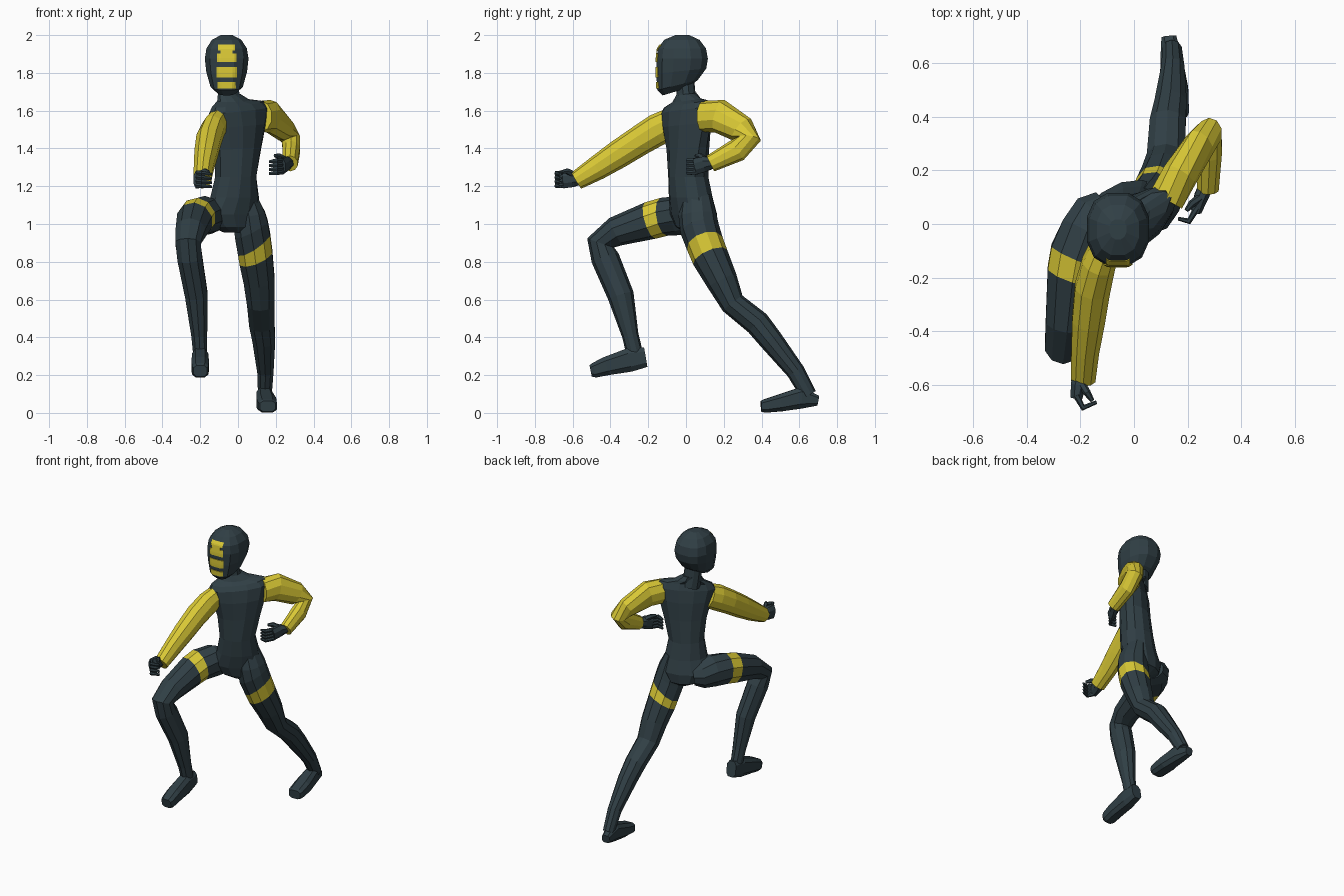
import bpy, bmesh, math
from mathutils import Vector
from mathutils.bvhtree import BVHTree


def material(name, rgb):
    m = bpy.data.materials.new(name)
    m.diffuse_color = (*rgb, 1)
    return m


DARK = material("dark slate", (0.030, 0.050, 0.060))
YELLOW = material("yellow", (0.70, 0.585, 0.036))


def skin(name, rings, mats, band=None):
    """Join rings of points into a closed surface; band = ring gap given material 1."""
    bm = bmesh.new()
    vs = [[bm.verts.new(p) for p in r] for r in rings]
    n = len(vs[0])
    for i in range(len(vs) - 1):
        for k in range(n):
            j = (k + 1) % n
            f = bm.faces.new((vs[i][k], vs[i][j], vs[i + 1][j], vs[i + 1][k]))
            f.material_index = 1 if i == band else 0
    bm.faces.new(vs[0][::-1])
    bm.faces.new(vs[-1])
    bmesh.ops.recalc_face_normals(bm, faces=bm.faces)
    me = bpy.data.meshes.new(name)
    bm.to_mesh(me)
    bm.free()
    for m in mats:
        me.materials.append(m)
    ob = bpy.data.objects.new(name, me)
    bpy.context.collection.objects.link(ob)
    return ob


def power_cos_sin(ang, power):
    return (math.copysign(abs(w) ** power, w) for w in (math.cos(ang), math.sin(ang)))


def tube(name, path, mats, n=10, band=None, ref=(1, 0, 0), power=1.0):
    """Sweep along path of (x, y, z, half width, half depth, optional sideways slant)."""
    pts = [Vector(p[:3]) for p in path]
    rings = []
    for i, p in enumerate(path):
        a = (pts[i] - pts[i - 1]).normalized() if i else Vector()
        b = (pts[i + 1] - pts[i]).normalized() if i < len(path) - 1 else Vector()
        t = (a + b).normalized()
        u = Vector(ref)
        u = (u - t * u.dot(t)).normalized()
        v = t.cross(u)
        slant = p[5] if len(p) > 5 else 0
        wide = p[3] / math.cos(math.pi / n)
        ring = []
        for k in range(n):
            c, s = power_cos_sin(2 * math.pi * (k + 0.5) / n, power)
            ring.append(pts[i] + u * c * wide + v * s * p[4] + t * c * slant)
        rings.append(ring)
    return skin(name, rings, mats, band)


def level_rings(rows, n, power=1.0):
    """Horizontal rings: (z, cx, cy, half width, half depth, yaw, side tilt, fore tilt)."""
    out = []
    for z, cx, cy, w, d, yaw, tilt, fore in rows:
        ca, sa = math.cos(math.radians(yaw)), math.sin(math.radians(yaw))
        ring = []
        for k in range(n):
            c, s = power_cos_sin(2 * math.pi * (k + 0.5) / n, power)
            u, v = w * c, d * s
            ring.append((cx + u * ca - v * sa, cy + u * sa + v * ca, z + u * tilt + v * fore))
        out.append(ring)
    return out


# Torso, twisted towards the leading arm
skin("torso", level_rings([
    (0.955, -0.02, 0.05, 0.055, 0.06, 30, 0, 0),
    (0.985, -0.03, 0.05, 0.12, 0.10, 30, 0, 0),
    (1.05, -0.035, 0.04, 0.165, 0.112, 28, 0, 0),
    (1.14, -0.018, 0.025, 0.137, 0.11, 30, 0, 0),
    (1.25, -0.012, 0.012, 0.115, 0.105, 32, 0, 0),
    (1.40, 0.0, 0.01, 0.14, 0.096, 36, 0.05, 0),
    (1.52, 0.004, 0.005, 0.172, 0.093, 39, 0.07, 0),
    (1.60, 0.004, 0.003, 0.196, 0.08, 40, 0.09, 0),
    (1.635, 0.0, 0.003, 0.172, 0.062, 40, 0.10, 0.1),
    (1.655, -0.025, 0.003, 0.10, 0.056, 38, 0.06, 0.15),
    (1.69, -0.047, 0.002, 0.060, 0.052, 20, 0, 0.1)], 12), [DARK])

# Neck
tube("neck", [(-0.04, 0.005, 1.62, 0.06, 0.058), (-0.05, 0.0, 1.69, 0.057, 0.05),
              (-0.06, -0.01, 1.80, 0.055, 0.05)], [DARK])

# Head, with the jaw sloping down to the chin
head = skin("head", level_rings([
    (1.70, -0.06, -0.06, 0.052, 0.065, 0, 0, 0.3),
    (1.735, -0.06, -0.045, 0.088, 0.110, 0, 0, 0.25),
    (1.81, -0.06, -0.025, 0.111, 0.136, 0, 0, 0.1),
    (1.875, -0.06, -0.020, 0.119, 0.140, 0, 0, 0),
    (1.93, -0.06, -0.022, 0.110, 0.131, 0, 0, 0),
    (1.975, -0.06, -0.022, 0.080, 0.096, 0, 0, 0),
    (2.0, -0.06, -0.02, 0.032, 0.038, 0, 0, 0)], 12, 0.82), [DARK])

# Face bars: thin plates laid onto the front of the head
probe = bmesh.new()
probe.from_mesh(head.data)
tree = BVHTree.FromBMesh(probe)
for i, (z0, z1, half) in enumerate([(1.918, 1.950, 0.044), (1.902, 1.918, 0.032),
                                    (1.857, 1.902, 0.050), (1.777, 1.832, 0.053),
                                    (1.718, 1.752, 0.047)]):
    bm = bmesh.new()
    bmesh.ops.create_grid(bm, x_segments=10, y_segments=4, size=1)
    for v in bm.verts:
        x, z = -0.06 + v.co.x * half, (z0 + z1) / 2 + v.co.y * (z1 - z0) / 2
        hit = tree.ray_cast(Vector((x, -1, z)), Vector((0, 1, 0)))[0]
        v.co = (x, (hit.y if hit else -0.13) - 0.003, z)
    me = bpy.data.meshes.new("face_bar")
    bm.to_mesh(me)
    bm.free()
    me.materials.append(YELLOW)
    ob = bpy.data.objects.new("face_bar_%d" % (i + 1), me)
    bpy.context.collection.objects.link(ob)
    sol = ob.modifiers.new("thickness", 'SOLIDIFY')
    sol.thickness, sol.offset = 0.004, 0
probe.free()

# Sleeves
tube("right_sleeve", [(-0.11, -0.09, 1.53, 0.055, 0.08), (-0.132, -0.15, 1.50, 0.062, 0.085),
                      (-0.155, -0.24, 1.445, 0.066, 0.080), (-0.17, -0.36, 1.368, 0.061, 0.075),
                      (-0.182, -0.47, 1.297, 0.052, 0.065),
                      (-0.19, -0.58, 1.23, 0.046, 0.050)], [YELLOW])
tube("left_sleeve", [(0.12, 0.09, 1.57, 0.067, 0.082), (0.17, 0.18, 1.57, 0.064, 0.09),
                     (0.245, 0.295, 1.50, 0.055, 0.075), (0.28, 0.335, 1.45, 0.050, 0.062),
                     (0.282, 0.27, 1.39, 0.046, 0.062),
                     (0.276, 0.13, 1.32, 0.040, 0.046)], [YELLOW])


# Gloved hands: palm, four curled fingers, thumb
def hand(side, palm, knuckle, mid, tip, z0, dz, thumb):
    tube(side + "_palm", palm, [DARK], n=8)
    for i in range(4):
        z = z0 + dz * i
        tube("%s_finger_%d" % (side, i + 1),
             [(*p, z + drop, r, r) for p, drop, r in
              ((knuckle, 0, 0.013), (mid, -0.003, 0.012), (tip, -0.008, 0.007))],
             [DARK], n=6, ref=(0, 0, 1))
    tube(side + "_thumb", thumb, [DARK], n=6, ref=(0, 0, 1))


hand("right", [(-0.195, -0.55, 1.24, 0.028, 0.03), (-0.208, -0.60, 1.238, 0.028, 0.046),
               (-0.215, -0.65, 1.235, 0.022, 0.05)],
     (-0.215, -0.64), (-0.19, -0.686), (-0.14, -0.665), 1.205, 0.022,
     [(-0.20, -0.59, 1.26, 0.016, 0.016), (-0.175, -0.63, 1.28, 0.014, 0.014),
      (-0.155, -0.66, 1.275, 0.008, 0.008)])
hand("left", [(0.272, 0.15, 1.325, 0.028, 0.03), (0.25, 0.10, 1.318, 0.026, 0.044),
              (0.232, 0.05, 1.305, 0.02, 0.046)],
     (0.235, 0.06), (0.205, 0.01), (0.165, 0.02), 1.275, 0.021,
     [(0.25, 0.10, 1.34, 0.016, 0.016), (0.215, 0.075, 1.36, 0.014, 0.014),
      (0.195, 0.05, 1.362, 0.008, 0.008)])

# Legs, each with a slanted yellow thigh band
tube("right_leg", [(-0.10, 0.06, 1.03, 0.07, 0.065), (-0.14, 0.03, 1.035, 0.093, 0.088),
                   (-0.175, -0.03, 1.045, 0.100, 0.104),
                   (-0.215, -0.118, 1.038, 0.100, 0.102, 0.008),
                   (-0.23, -0.19, 1.018, 0.095, 0.100, 0.015),
                   (-0.25, -0.37, 0.96, 0.080, 0.080), (-0.265, -0.452, 0.90, 0.067, 0.075),
                   (-0.255, -0.428, 0.82, 0.066, 0.075), (-0.22, -0.345, 0.62, 0.060, 0.070),
                   (-0.205, -0.295, 0.41, 0.042, 0.044), (-0.20, -0.268, 0.30, 0.036, 0.044)],
     [DARK, YELLOW], band=3)
tube("left_leg", [(0.04, 0.055, 1.15, 0.055, 0.08), (0.058, 0.06, 1.05, 0.085, 0.10),
                  (0.07, 0.072, 0.975, 0.092, 0.104, -0.03),
                  (0.085, 0.10, 0.895, 0.092, 0.100, -0.045),
                  (0.095, 0.128, 0.825, 0.090, 0.098, -0.025),
                  (0.112, 0.19, 0.70, 0.082, 0.084), (0.12, 0.247, 0.58, 0.072, 0.066),
                  (0.126, 0.378, 0.475, 0.067, 0.068), (0.137, 0.45, 0.385, 0.060, 0.063),
                  (0.145, 0.58, 0.22, 0.043, 0.049), (0.142, 0.65, 0.095, 0.036, 0.043)],
     [DARK, YELLOW], band=3)

# Feet, boxier sections from heel to toe
tube("right_foot", [(-0.20, -0.213, 0.295, 0.034, 0.055), (-0.20, -0.30, 0.280, 0.042, 0.066),
                    (-0.20, -0.42, 0.248, 0.045, 0.052), (-0.20, -0.485, 0.226, 0.042, 0.042),
                    (-0.20, -0.505, 0.222, 0.034, 0.032)], [DARK], n=8, power=0.65)
tube("left_foot", [(0.13, 0.698, 0.065, 0.027, 0.028), (0.14, 0.61, 0.080, 0.041, 0.060),
                   (0.150, 0.50, 0.053, 0.051, 0.048), (0.156, 0.415, 0.036, 0.048, 0.037),
                   (0.157, 0.398, 0.035, 0.040, 0.030)], [DARK], n=8, power=0.65)
